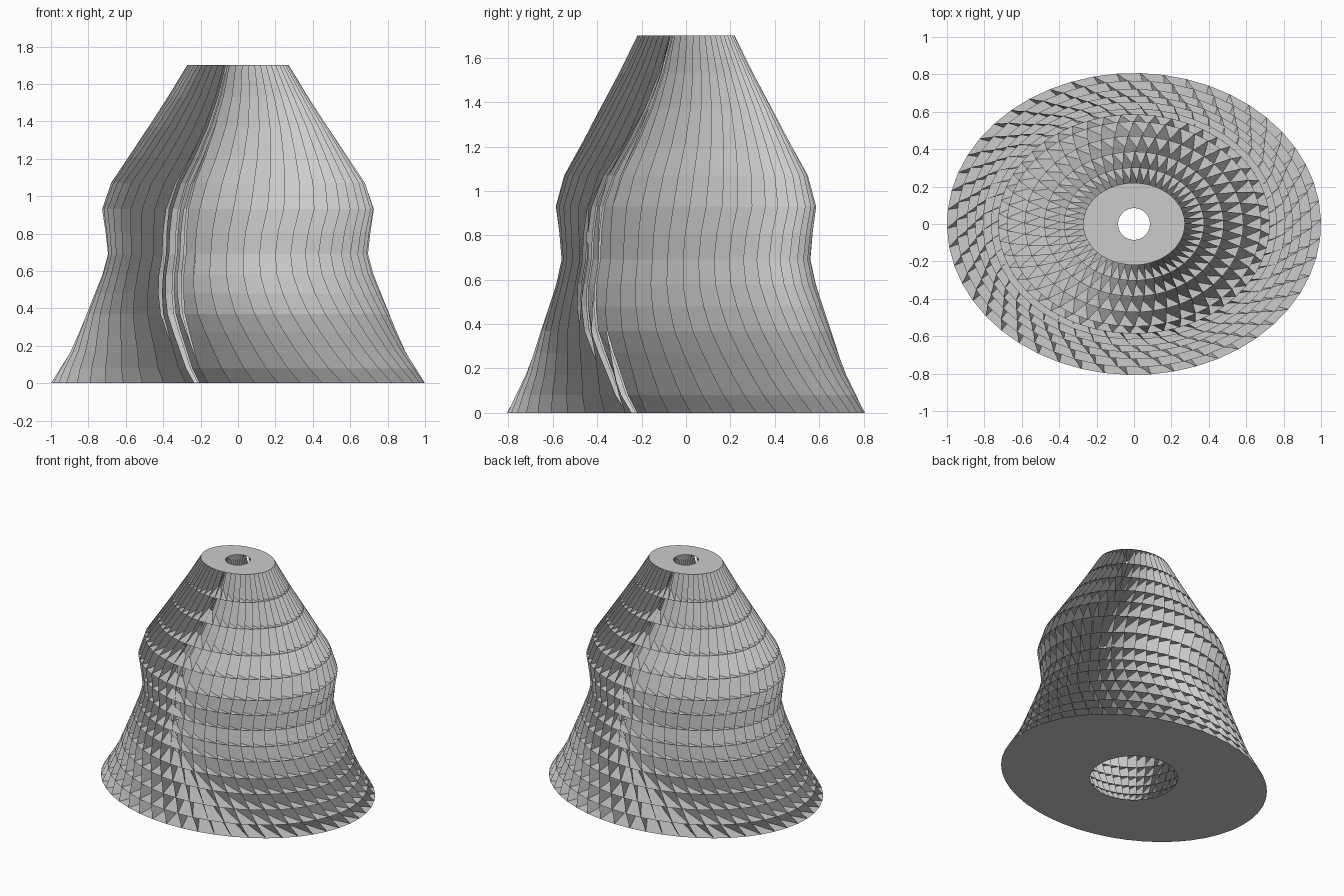
import bpy
import bmesh
from math import sin, cos, asin, radians, tau

cube = bpy.data.objects.get("Cube")
if cube:
    bpy.data.objects.remove(cube, do_unlink=True)

FINS = 50
DEPTH = 0.72     # ratio that sets the core opening
SQUASH = 0.807   # outline is an ellipse

# Layer profile: height, half width, sweep of the fin tips in degrees
LAYERS = [
    (0, 1, 12.7), (0.08, 0.95, 16), (0.17, 0.895, 19), (0.27, 0.85, 22.5),
    (0.37, 0.81, 26), (0.48, 0.765, 28.5), (0.58, 0.725, 30), (0.69, 0.695, 30),
    (0.81, 0.708, 29), (0.93, 0.727, 27), (1.07, 0.68, 25), (1.21, 0.585, 22),
    (1.37, 0.48, 18.5), (1.53, 0.375, 15.5), (1.7, 0.272, 13),
]

grey = bpy.data.materials.new("light_grey")
grey.use_nodes = True
colour = (0.6, 0.6, 0.6, 1)
grey.diffuse_color = colour
grey.node_tree.nodes["Principled BSDF"].inputs["Base Color"].default_value = colour


def make_rings(bm):
    """Outer and inner ring of vertices for every layer."""
    rings = []
    for z, r, sweep in LAYERS:
        core = r * sin(radians(sweep)) / DEPTH
        outer, inner = [], []
        for i in range(FINS):
            t = tau * i / FINS
            a = t - radians(sweep)
            b = t - asin(DEPTH)
            outer.append(bm.verts.new((r * cos(a), SQUASH * r * sin(a), z)))
            inner.append(bm.verts.new((core * cos(b), core * sin(b), z)))
        rings.append((outer, inner))
    return rings


def build(name, add_faces):
    bm = bmesh.new()
    add_faces(bm, make_rings(bm))
    mesh = bpy.data.meshes.new(name)
    bm.to_mesh(mesh)
    bm.free()
    mesh.materials.append(grey)
    obj = bpy.data.objects.new(name, mesh)
    bpy.context.collection.objects.link(obj)


# Flat annular plate at every level
def plates(bm, rings):
    for k, (outer, inner) in enumerate(rings):
        for i in range(FINS):
            j = (i + 1) % FINS
            face = [outer[i], outer[j], inner[j], inner[i]]
            bm.faces.new(face if k else face[::-1])


# Swept upright fins between neighbouring plates
def fins(bm, rings):
    for (out_a, in_a), (out_b, in_b) in zip(rings, rings[1:]):
        for i in range(FINS):
            bm.faces.new([out_a[i], out_b[i], in_b[i], in_a[i]])


build("level_plates", plates)
build("swept_fins", fins)
